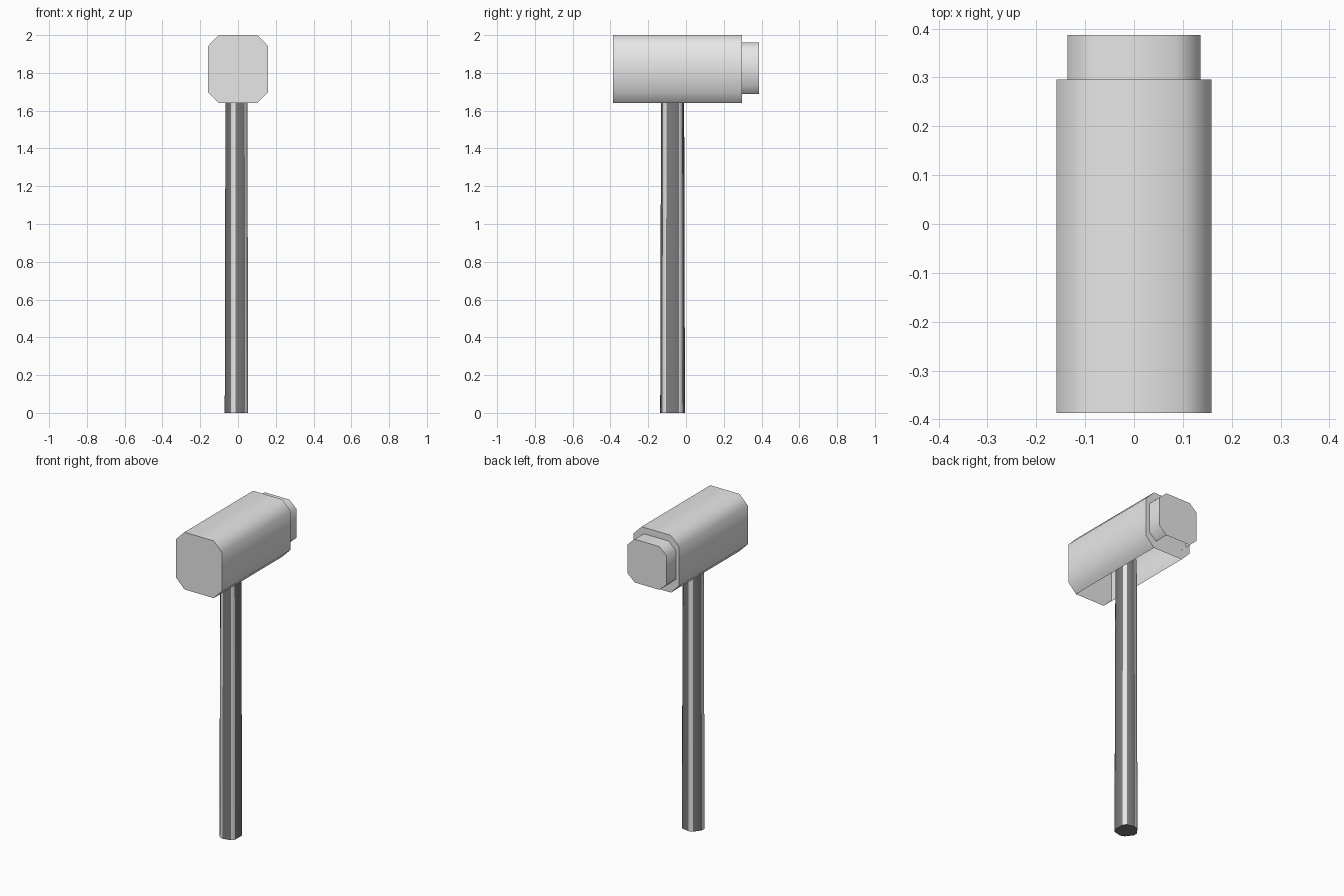
import bpy, bmesh, math
from mathutils import Vector

if "Cube" in bpy.data.objects:
    bpy.data.objects.remove(bpy.data.objects["Cube"])


def flat_colour(name, value):
    mat = bpy.data.materials.new(name)
    mat.diffuse_color = (value, value, value, 1)
    mat.use_nodes = True
    mat.node_tree.nodes["Principled BSDF"].inputs["Base Color"].default_value = mat.diffuse_color
    return mat


light = flat_colour("light_grey", 0.8)
dark = flat_colour("dark_grey", 0.2)


def loft(name, start, end, skip=(), start_cap=True, angle=60, mats=(light,), side_mat=None):
    """Prism between two matching rings, leaving out the skipped sides."""
    bm = bmesh.new()
    a = [bm.verts.new(p) for p in start]
    b = [bm.verts.new(p) for p in end]
    n = len(a)
    for i in range(n):
        if i not in skip:
            j = (i + 1) % n
            face = bm.faces.new((a[i], a[j], b[j], b[i]))
            if side_mat:
                face.material_index = side_mat(i)
    if start_cap:
        bm.faces.new(list(reversed(a)))
    bm.faces.new(b)
    bmesh.ops.recalc_face_normals(bm, faces=bm.faces)
    mesh = bpy.data.meshes.new(name)
    bm.to_mesh(mesh)
    bm.free()
    for mat in mats:
        mesh.materials.append(mat)
    obj = bpy.data.objects.new(name, mesh)
    bpy.context.collection.objects.link(obj)
    bpy.ops.object.select_all(action='DESELECT')
    obj.select_set(True)
    bpy.context.view_layer.objects.active = obj
    bpy.ops.object.shade_smooth_by_angle(angle=math.radians(angle))
    return obj


def octagon(x, z0, z1, cx, cz):
    """Chamfered rectangle in XZ; the first edge is the flat underside."""
    return [(-x + cx, z0), (x - cx, z0), (x, z0 + cz), (x, z1 - cz),
            (x - cx, z1), (-x + cx, z1), (-x, z1 - cz), (-x, z0 + cz)]


def along_y(profile, y):
    return [Vector((x, y, z)) for x, z in profile]


def cut_corners(corners, d):
    """Replace each corner by two points, d along its two edges."""
    ring = []
    for i, c in enumerate(corners):
        c = Vector(c)
        for other in (corners[i - 1], corners[(i + 1) % len(corners)]):
            ring.append(c + (Vector(other) - c).normalized() * d)
    return ring


def at_height(ring, scale, z):
    centre = Vector((-0.01, -0.071))
    return [(centre + (p - centre) * scale).to_3d() + Vector((0, 0, z)) for p in ring]


# Main hammer head, open along its underside where the handle enters
head = octagon(0.159, 1.64, 2.0, 0.057, 0.058)
loft("hammer_head", along_y(head, -0.387), along_y(head, 0.296), skip=(0,))

# Smaller striking block at the back, also open underneath
block = octagon(0.136, 1.688, 1.96, 0.05, 0.045)
loft("striking_block", along_y(block, 0.296), along_y(block, 0.387),
     skip=(0,), start_cap=False)

# Five-sided dark handle with light cut corners, slightly tapered into the head
corners = [(-0.08, -0.071), (-0.028, -0.14), (0.054, -0.122), (0.054, -0.02), (-0.028, -0.002)]
ring = cut_corners(corners, 0.016)
loft("handle", at_height(ring, 1.0, 0), at_height(ring, 0.93, 1.75),
     mats=(dark, light), side_mat=lambda i: 1 - i % 2)
